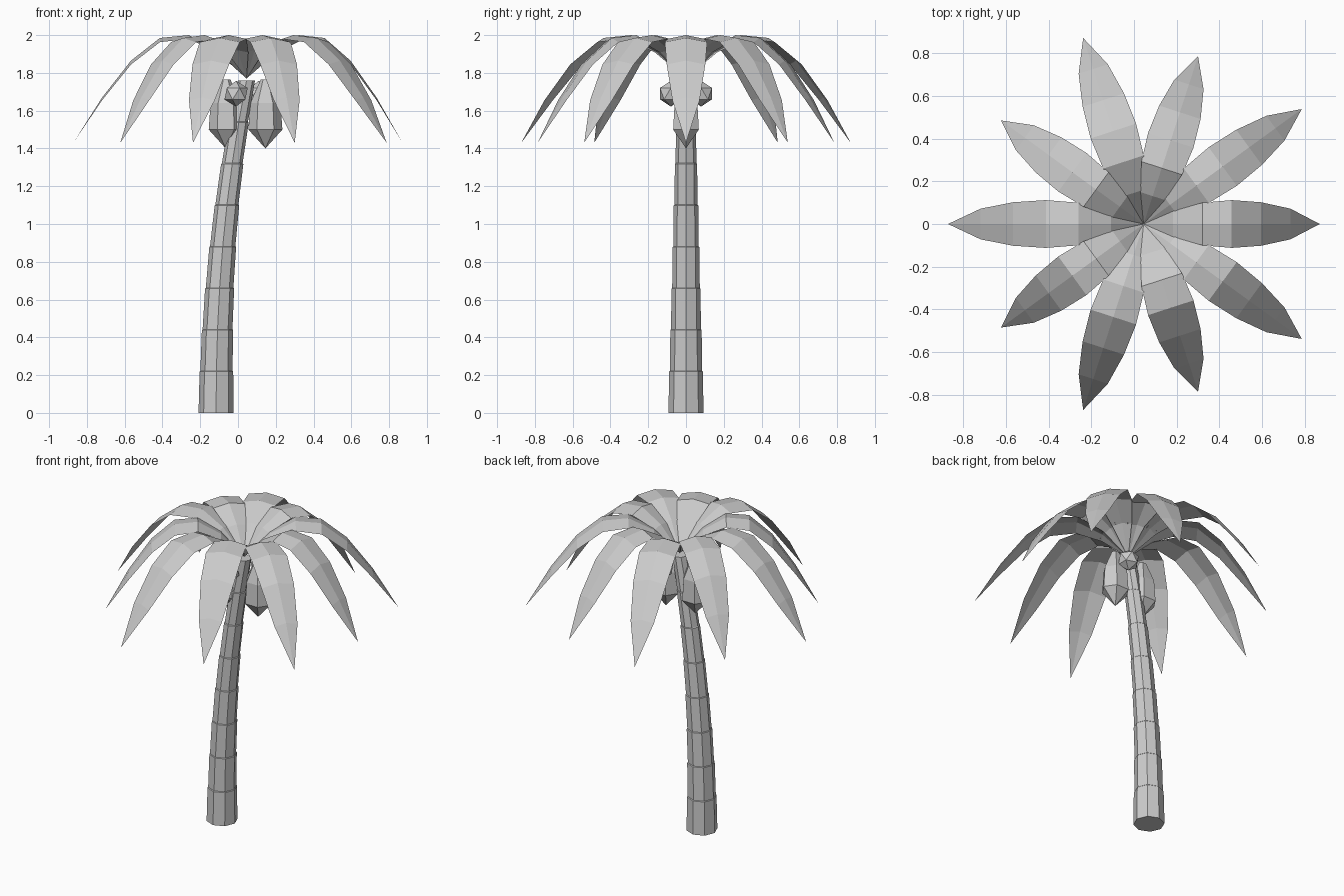
import bpy, bmesh, math
from mathutils import Vector, Matrix

cube = bpy.data.objects.get("Cube")
if cube:
    bpy.data.objects.remove(cube)

grey = bpy.data.materials.new("light_grey")
grey.use_nodes = True
colour = (0.6, 0.6, 0.6, 1)
grey.diffuse_color = colour
grey.node_tree.nodes["Principled BSDF"].inputs["Base Color"].default_value = colour

CROWN = Vector((0.045, 0, 1.77))


def finish(bm, name, closed=True):
    if closed:
        bmesh.ops.recalc_face_normals(bm, faces=bm.faces[:])
    mesh = bpy.data.meshes.new(name)
    bm.to_mesh(mesh)
    bm.free()
    mesh.materials.append(grey)
    obj = bpy.data.objects.new(name, mesh)
    bpy.context.collection.objects.link(obj)
    return obj


def loft(name, rings, sides, squash=1.0):
    """Closed solid through (x, y, z, radius) rings; radius 0 makes a point."""
    bm = bmesh.new()
    loops = []
    for x, y, z, r in rings:
        if r == 0:
            loops.append([bm.verts.new((x, y, z))] * sides)
            continue
        angles = [math.tau * i / sides for i in range(sides)]
        loops.append([bm.verts.new((x + r * math.cos(a), y + squash * r * math.sin(a), z))
                      for a in angles])
    for low, high in zip(loops, loops[1:]):
        for i in range(sides):
            j = (i + 1) % sides
            corners = list(dict.fromkeys((low[i], low[j], high[j], high[i])))
            bm.faces.new(corners)
    for end in (loops[0], loops[-1]):
        if end[0] is not end[1]:
            bm.faces.new(end)
    return finish(bm, name)


# Trunk: eight stacked sections, each ending in a tiny ledge
STEP, HEIGHT = 0.22, 1.76
rings = []
for i in range(9):
    z = i * STEP
    x = -0.116 + 0.161 * (z / HEIGHT) ** 2.2
    r = 0.093 - 0.048 * z / HEIGHT
    if 0 < i < 8:
        rings.append((x, 0, z - 0.002, r + 0.002))
        rings.append((x, 0, z + 0.002, r - 0.002))
    else:
        rings.append((x, 0, z, r))
loft("trunk", rings, 8)

# Fronds: arched sheets with a raised midrib, alternating short and long
RIB_Z = (1.77, 1.92, 2.0, 1.985, 1.865, 1.67, 1.43)
HALF_WIDTH = (0, 0.06, 0.10, 0.112, 0.102, 0.072, 0)
for k in range(10):
    reach = 0.917 if k % 2 else 0.826
    bm = bmesh.new()
    rows = []
    for i, (z, w) in enumerate(zip(RIB_Z, HALF_WIDTH)):
        r = reach * i / 6
        rib = bm.verts.new((r, 0, z - CROWN.z))
        if w:
            edge_z = z - CROWN.z - 0.2 * w
            rows.append((bm.verts.new((r, -w, edge_z)), rib, bm.verts.new((r, w, edge_z))))
        else:
            rows.append((rib, rib, rib))
    for a, b in zip(rows, rows[1:]):
        for s in (0, 1):
            bm.faces.new(list(dict.fromkeys((a[s], b[s], b[s + 1], a[s + 1]))))
    turn = Matrix.Translation(CROWN) @ Matrix.Rotation(math.radians(36 * k), 4, "Z")
    bmesh.ops.transform(bm, matrix=turn, verts=bm.verts[:])
    finish(bm, f"frond_{k + 1}", closed=False)

# Long hanging fruit on either side of the trunk
for name, x in (("right_long_fruit", -0.065), ("left_long_fruit", 0.145)):
    loft(name, [(x, 0, 1.40, 0), (x, 0, 1.50, 0.09), (x, 0, 1.64, 0.08), (x, 0, 1.765, 0.025)],
         6, 0.87)

# Round fruit at the front and back of the trunk
for name, x, y in (("front_round_fruit", -0.01, -0.08), ("back_round_fruit", 0.11, 0.08)):
    bm = bmesh.new()
    bmesh.ops.create_icosphere(bm, subdivisions=1, radius=0.068,
                               matrix=Matrix.Translation((x, y, 1.69)))
    finish(bm, name)
